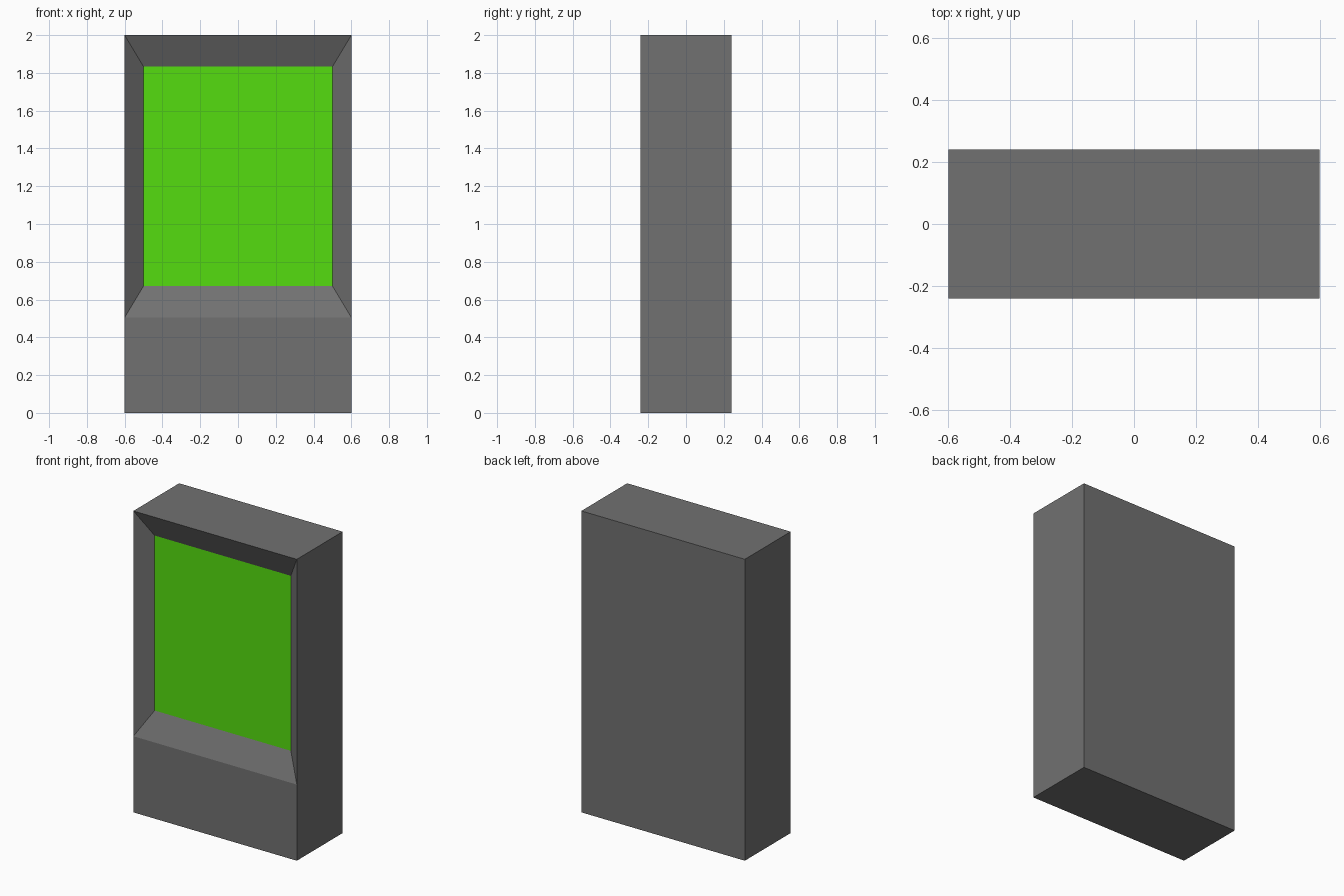
import bpy
import bmesh
from mathutils import Vector

if "Cube" in bpy.data.objects:
    bpy.data.objects.remove(bpy.data.objects["Cube"], do_unlink=True)

WIDTH, DEPTH, HEIGHT = 1.2, 0.48, 2.0
SILL = 0.505                      # bottom of the recess opening
SIDE, RIM, RECESS = 0.1, 0.167, 0.08


def material(name, color):
    mat = bpy.data.materials.new(name)
    mat.use_nodes = True
    mat.diffuse_color = color
    mat.node_tree.nodes["Principled BSDF"].inputs["Base Color"].default_value = color
    return mat


# Cabinet: a box, cut level with the sill
bm = bmesh.new()
bmesh.ops.create_cube(bm, size=1)
bmesh.ops.scale(bm, vec=(WIDTH, DEPTH, HEIGHT), verts=bm.verts)
bmesh.ops.translate(bm, vec=(0, 0, HEIGHT / 2), verts=bm.verts)
bmesh.ops.bisect_plane(bm, geom=bm.verts[:] + bm.edges[:] + bm.faces[:],
                       plane_co=(0, 0, SILL), plane_no=(0, 0, 1))
bm.normal_update()

# Recessed screen: inset the upper front face with sloping surrounds
screen = next(f for f in bm.faces
              if f.normal.y < -0.9 and f.calc_center_median().z > SILL)
bmesh.ops.inset_individual(bm, faces=[screen], thickness=0.05)
middle = (SILL + HEIGHT) / 2
for v in screen.verts:
    x = WIDTH / 2 - SIDE
    z = HEIGHT - RIM if v.co.z > middle else SILL + RIM
    v.co = Vector((x if v.co.x > 0 else -x, -DEPTH / 2 + RECESS, z))
screen.material_index = 1
bm.normal_update()

mesh = bpy.data.meshes.new("screen_cabinet")
bm.to_mesh(mesh)
bm.free()
mesh.materials.append(material("dark grey casing", (0.165, 0.165, 0.165, 1)))
mesh.materials.append(material("green screen", (0.091, 0.716, 0.005, 1)))
cabinet = bpy.data.objects.new("screen_cabinet", mesh)
bpy.context.collection.objects.link(cabinet)
